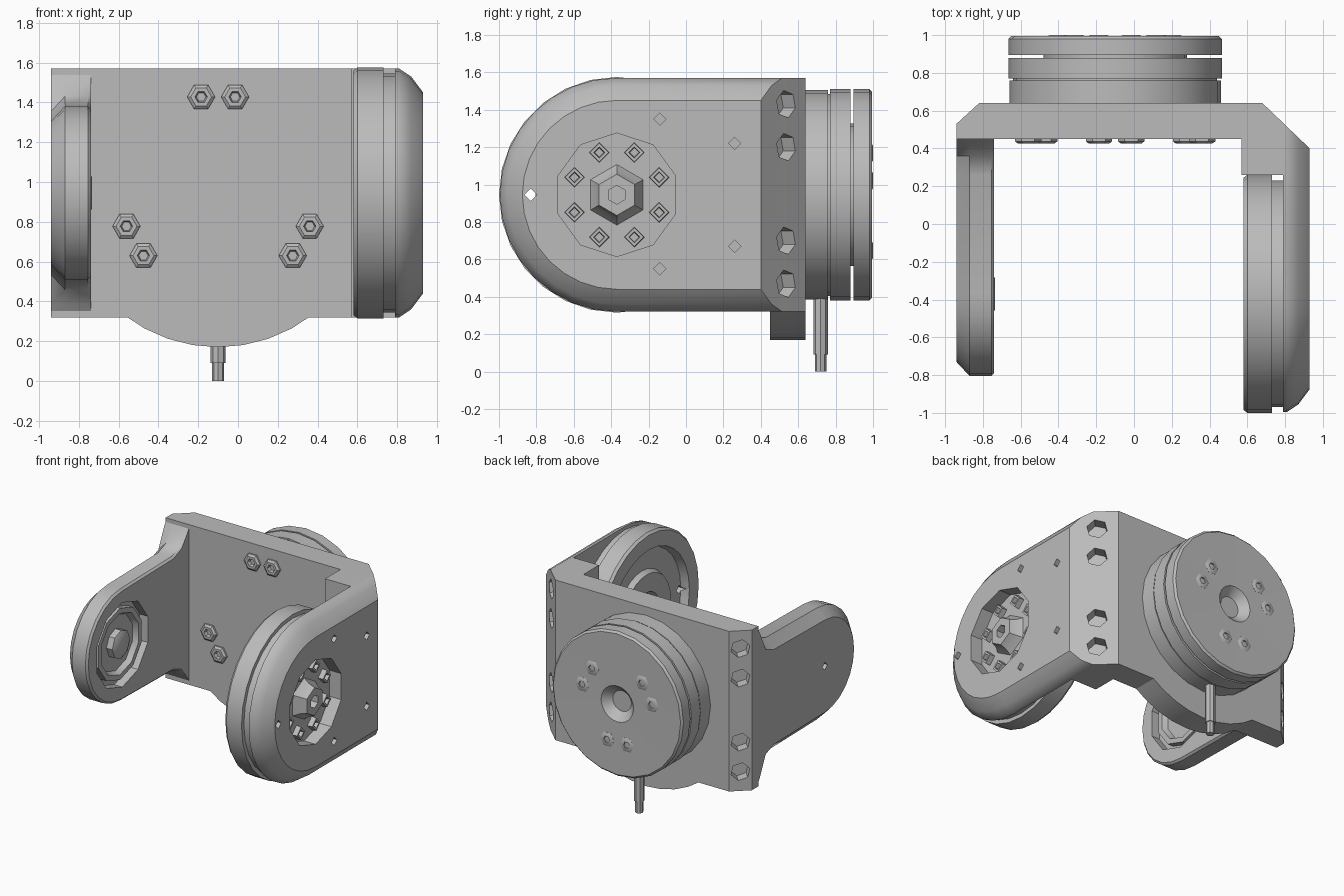
import bpy, bmesh
from math import cos, sin, pi, radians
from mathutils import Vector, Matrix

cube = bpy.data.objects.get("Cube")
if cube:
    bpy.data.objects.remove(cube, do_unlink=True)

grey = bpy.data.materials.new("grey_metal")
grey.use_nodes = True
grey.diffuse_color = (0.5, 0.5, 0.5, 1)
grey.node_tree.nodes["Principled BSDF"].inputs["Base Color"].default_value = (0.5, 0.5, 0.5, 1)

ZC = 0.945           # height of both turning axes
YC = -0.37           # depth of the arm axis
XC = -0.10           # offset of the rear turntable
BOTTOM, TOP = 0.32, 1.57


def loft(name, rings, smooth=True):
    """Skin equal-length rings of points and cap both ends."""
    bm = bmesh.new()
    rows = [[bm.verts.new(p) for p in ring] for ring in rings]
    n = len(rows[0])
    for a, b in zip(rows, rows[1:]):
        for i in range(n):
            j = (i + 1) % n
            bm.faces.new((a[i], a[j], b[j], b[i]))
    bm.faces.new(rows[0])
    bm.faces.new(rows[-1])
    bmesh.ops.recalc_face_normals(bm, faces=bm.faces)
    mesh = bpy.data.meshes.new(name)
    bm.to_mesh(mesh)
    bm.free()
    mesh.materials.append(grey)
    obj = bpy.data.objects.new(name, mesh)
    bpy.context.collection.objects.link(obj)
    if smooth:
        finish(obj)
    return obj


def finish(obj):
    bpy.ops.object.select_all(action='DESELECT')
    obj.select_set(True)
    bpy.context.view_layer.objects.active = obj
    bpy.ops.object.shade_smooth_by_angle(angle=radians(35))


def lathe(name, centre, axis, profile, n=24, smooth=True):
    """Turn (radius, distance) pairs about an axis through centre."""
    turn = Vector((0, 0, 1)).rotation_difference(Vector(axis)).to_matrix()
    c = Vector(centre)
    rings = []
    for r, t in profile:
        rings.append([c + turn @ Vector((r * cos(2 * pi * i / n), r * sin(2 * pi * i / n), t))
                      for i in range(n)])
    return loft(name, rings, smooth)


def cut(obj, cutters):
    """Subtract the cutters, then remove them."""
    for c in cutters:
        mod = obj.modifiers.new("cut", 'BOOLEAN')
        mod.operation = 'DIFFERENCE'
        mod.solver = 'EXACT'
        mod.object = c
        c.hide_render = True
    bpy.context.view_layer.update()
    graph = bpy.context.evaluated_depsgraph_get()
    mesh = bpy.data.meshes.new_from_object(obj.evaluated_get(graph))
    obj.modifiers.clear()
    obj.data = mesh
    for c in cutters:
        bpy.data.objects.remove(c, do_unlink=True)
    finish(obj)


def hole(centre, axis, r, depth, n=6):
    return lathe("cutter", centre, axis, [(r, -depth), (r, 0.1)], n, False)


def prism(name, plan, smooth=True):
    return loft(name, [[(x, y, z) for x, y in plan] for z in (BOTTOM, TOP)], smooth)


def screw(name, centre, axis, r=0.07, h=0.025):
    lathe(name, centre, axis,
          [(r, -0.03), (r, h * 0.5), (r * 0.75, h), (r * 0.45, h), (r * 0.3, -0.01)], 6)


def stadium(x, r, back, n=16):
    """Side outline: half circle at the front, straight back."""
    pts = [(x, YC + r * cos(a), ZC + r * sin(a))
           for a in (pi / 2 + pi * i / n for i in range(n + 1))]
    return pts + [(x, back, ZC - r), (x, back, ZC + r)]


def flared(x, r, n=12):
    """Side outline of the slim arm, widening where it meets the back."""
    pts = [(x, YC + r * cos(a), ZC + r * sin(a))
           for a in (pi / 2 + pi * i / n for i in range(n + 1))]
    flare = [(0.26, r + 0.01), (0.36, r + 0.05), (0.43, 0.56), (0.47, 0.625)]
    pts += [(x, y, ZC - h) for y, h in flare]
    return pts + [(x, y, ZC + h) for y, h in reversed(flare)]


BORES = (1.43, 1.20, 0.70, 0.47)

# Back plate with its chamfered right corner
plate = prism("back_plate", [(-0.94, 0.45), (-0.94, 0.53), (-0.82, 0.64), (0.6, 0.64), (0.6, 0.45)], False)
cut(plate, [hole((-0.88, 0.585, z), (-0.68, 0.73, 0), 0.07, 0.08) for z in BORES])

# Rounded belly under the back plate
belly = [(XC + 0.775 * sin(a), ZC - 0.775 * cos(a))
         for a in (radians(-38 + 76 * i / 8) for i in range(9))]
loft("plate_belly", [[(x, y, z) for x, z in belly] for y in (0.45, 0.64)])

# Left corner block
block = prism("left_corner_block",
              [(0.57, 0.26), (0.57, 0.64), (0.68, 0.64), (0.80, 0.525), (0.80, 0.26)], False)

# Left arm: thick bevelled plate with a round front
arm = loft("left_arm", [stadium(0.79, 0.625, 0.535), stadium(0.81, 0.625, 0.515),
                        stadium(0.87, 0.585, 0.458), stadium(0.93, 0.505, 0.40)], False)
for part in (block, arm):
    cut(part, [hole((0.79, 0.535, z), (0.69, 0.72, 0), 0.075, 0.09) for z in BORES])
pocket = hole((0.93, YC, ZC), (1, 0, 0), 0.33, 0.10, 10)
small = [(-0.83, ZC, 0.3), (-0.14, 1.35, 0.05), (-0.14, 0.55, 0.05), (0.26, 1.22, 0.05), (0.26, 0.67, 0.05)]
cut(arm, [pocket] + [hole((0.93, y, z), (1, 0, 0), 0.033, d, 4) for y, z, d in small])

# Hub and screw ring in the left arm pocket
lathe("left_hub", (0.82, YC, ZC), (1, 0, 0),
      [(0.17, 0), (0.13, 0.05), (0.11, 0.10), (0.05, 0.10), (0.05, 0.04)], 6)
for i in range(8):
    a = pi / 8 + i * pi / 4
    lathe("pocket_screw", (0.82, YC + 0.245 * cos(a), ZC + 0.245 * sin(a)), (1, 0, 0),
          [(0.055, 0), (0.05, 0.05), (0.03, 0.05), (0.025, 0.02)], 4)

# Inner drive disc of the left arm, hollow towards the middle
disc = lathe("left_drive_disc", (0, YC, ZC), (1, 0, 0),
             [(0.60, 0.82), (0.60, 0.73), (0.63, 0.73), (0.63, 0.60), (0.615, 0.58),
              (0.50, 0.58), (0.48, 0.64), (0.32, 0.64), (0.30, 0.60), (0.16, 0.60), (0.14, 0.65)], 28, False)
cut(disc, [lathe("cutter", (0, -0.83, ZC), (1, 0, 0), [(0.033, 0.5), (0.033, 1.0)], 4, False)])

# Right arm: slim plate with a flared root and a round pocket
arm = loft("right_arm", [flared(-0.74, 0.42), flared(-0.755, 0.435), flared(-0.87, 0.435),
                         flared(-0.94, 0.36)], False)
cut(arm, [hole((-0.74, YC, ZC), (1, 0, 0), 0.33, 0.07, 10),
          hole((-0.94, YC, ZC), (-1, 0, 0), 0.03, 0.04, 4)])
lathe("right_pocket_ring", (-0.81, YC, ZC), (1, 0, 0),
      [(0.28, -0.01), (0.28, 0.05), (0.24, 0.05), (0.22, 0.01)], 10)
lathe("right_hub", (-0.81, YC, ZC), (1, 0, 0), [(0.11, -0.01), (0.11, 0.06), (0.08, 0.075)], 8)

# Rear turntable: stacked discs separated by grooves, with a centre socket
lathe("rear_turntable", (XC, 0, ZC), (0, 1, 0),
      [(0.56, 0.62), (0.56, 0.76), (0.54, 0.76), (0.54, 0.77), (0.565, 0.77), (0.565, 0.88),
       (0.38, 0.88), (0.38, 0.895), (0.565, 0.895), (0.565, 0.98), (0.55, 0.995),
       (0.14, 0.99), (0.08, 0.93)], 24)

# Screw pairs on the plate front and on the turntable
for i in range(3):
    for side in (-1, 1):
        a = pi / 2 + i * 2 * pi / 3 + side * 0.175
        screw("plate_screw", (XC + 0.49 * cos(a), 0.45, ZC + 0.49 * sin(a)), (0, -1, 0))
        a = -pi / 2 + i * 2 * pi / 3 + side * 0.28
        screw("turntable_screw", (XC + 0.31 * cos(a), 0.985, ZC + 0.31 * sin(a)), (0, 1, 0), 0.06, 0.015)

# Cable pin below the turntable
lathe("cable_pin", (XC, 0.72, 0), (0, 0, 1),
      [(0.03, 0), (0.03, 0.09), (0.038, 0.09), (0.038, 0.42)], 8)
